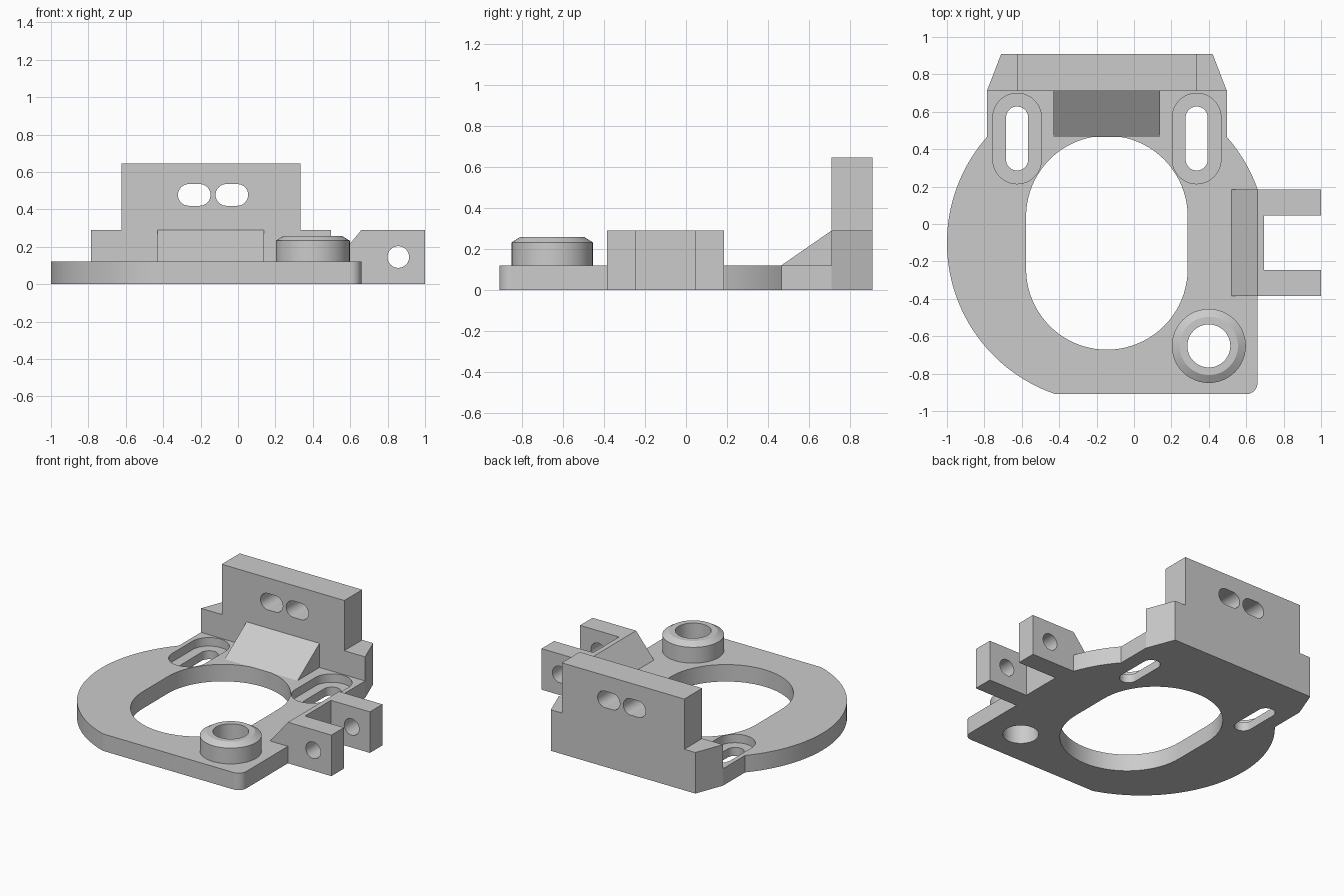
import bpy, bmesh
from math import sin, cos, pi, sqrt, acos, asin, radians

cube = bpy.data.objects.get("Cube")
if cube:
    bpy.data.objects.remove(cube, do_unlink=True)

grey = bpy.data.materials.new("light grey")
grey.use_nodes = True
GREY = (0.6, 0.6, 0.6, 1)
grey.diffuse_color = GREY
grey.node_tree.nodes["Principled BSDF"].inputs["Base Color"].default_value = GREY


def finish(name, bm):
    bmesh.ops.recalc_face_normals(bm, faces=bm.faces)
    mesh = bpy.data.meshes.new(name)
    bm.to_mesh(mesh)
    bm.free()
    mesh.materials.append(grey)
    ob = bpy.data.objects.new(name, mesh)
    bpy.context.collection.objects.link(ob)
    return ob


def arc(cx, cy, r, a0, a1, steps=40):
    return [(cx + r * cos(a0 + (a1 - a0) * i / steps),
             cy + r * sin(a0 + (a1 - a0) * i / steps)) for i in range(steps + 1)]


def slot(cx, cy, r, dx=0, dy=0):
    """Round-ended slot whose end centres lie at +-(dx, dy)."""
    start = 0 if dy else -pi / 2
    return (arc(cx + dx, cy + dy, r, start, start + pi)
            + arc(cx - dx, cy - dy, r, start + pi, start + 2 * pi))


def prism(name, outline, axis, lo, hi):
    """Extrude a 2D outline along the z or y axis."""
    bm = bmesh.new()
    place = (lambda u, v, w: (u, v, w)) if axis == "z" else (lambda u, v, w: (u, w, v))
    low = [bm.verts.new(place(u, v, lo)) for u, v in outline]
    high = [bm.verts.new(place(u, v, hi)) for u, v in outline]
    bm.faces.new(low)
    bm.faces.new(high)
    n = len(low)
    for i in range(n):
        j = (i + 1) % n
        bm.faces.new((low[i], low[j], high[j], high[i]))
    return finish(name, bm)


def box_outline(x0, x1, y0, y1):
    return [(x0, y0), (x1, y0), (x1, y1), (x0, y1)]


def cut(ob, outline, axis, lo, hi):
    """Cut a prism out of an object, then discard the cutter."""
    cutter = prism("cutter", outline, axis, lo, hi)
    cutter.hide_render = True
    mod = ob.modifiers.new("cut", "BOOLEAN")
    mod.operation, mod.solver, mod.object = "DIFFERENCE", "EXACT", cutter
    bpy.context.view_layer.update()
    deps = bpy.context.evaluated_depsgraph_get()
    mesh = bpy.data.meshes.new_from_object(ob.evaluated_get(deps))
    ob.modifiers.clear()
    ob.data = mesh
    bpy.data.objects.remove(cutter, do_unlink=True)


THICK, STEP, TOP = 0.12, 0.29, 0.645
CX, CY, R = -0.145, -0.10, 0.855
HALF = 0.642                      # half width of the straight rear section
RIGHT, FRONT, WALL, BACK = 0.66, -0.91, 0.71, 0.91
BOSS = (0.40, -0.652)

# Base plate: round body, squared corner, straight rear section
a_side = acos(HALF / R)
a_right = acos((RIGHT - CX) / R)
a_front = pi + asin((CY - FRONT) / R)
outline = (arc(RIGHT - 0.06, FRONT + 0.06, 0.06, -pi / 2, 0, 12)
           + arc(CX, CY, R, a_right, a_side, 12)
           + [(CX + HALF, WALL), (CX - HALF, WALL)]
           + arc(CX, CY, R, pi - a_side, a_front, 64))
plate = prism("base_plate", outline, "z", 0, THICK)
cut(plate, slot(CX, CY, 0.432, dy=0.14), "z", -1, 1)
cut(plate, arc(*BOSS, 0.115, 0, 2 * pi, 48)[:-1], "z", -1, 1)
for side in (-1, 1):              # recessed mounting slots
    x = CX + side * 0.48
    cut(plate, slot(x, 0.457, 0.13, dy=0.112), "z", 0.06, 1)
    cut(plate, slot(x, 0.457, 0.059, dy=0.112), "z", -1, 1)

# Rear foot with tapered ends, upright wall and sloped gusset
prism("rear_foot", [(CX - HALF, WALL), (CX + HALF, WALL),
                    (CX + 0.565, BACK), (CX - 0.565, BACK)], "z", 0, STEP)
wall = prism("rear_wall", box_outline(CX - 0.479, CX + 0.479, STEP, TOP), "y", WALL, BACK)
for x in (-0.234, -0.033):
    cut(wall, slot(x, 0.477, 0.058, dx=0.029), "y", 0, 2)

bm = bmesh.new()
ends = [[bm.verts.new((CX + s * 0.285, y, z))
         for y, z in ((0.465, THICK), (WALL, THICK), (WALL, STEP))] for s in (-1, 1)]
for end in ends:
    bm.faces.new(end)
for i in range(3):
    j = (i + 1) % 3
    bm.faces.new((ends[0][i], ends[0][j], ends[1][j], ends[1][i]))
finish("gusset", bm)

# Hollow round boss with chamfered rim
bm = bmesh.new()
profile = [(0.115, THICK), (0.198, THICK), (0.198, 0.232), (0.156, 0.258), (0.115, 0.258)]
rings = [[bm.verts.new((x, y, z)) for x, y in arc(*BOSS, r, 0, 2 * pi, 48)[:-1]]
         for r, z in profile]
for k in range(len(rings)):
    a, b = rings[k], rings[(k + 1) % len(rings)]
    for i in range(48):
        j = (i + 1) % 48
        bm.faces.new((a[i], a[j], b[j], b[i]))
finish("boss", bm)

# Forked side bracket with a cross hole
fork = prism("side_fork", [(0.52, THICK), (RIGHT, THICK), (RIGHT, 0), (1, 0),
                           (1, STEP), (RIGHT, STEP)], "y", -0.385, 0.185)
cut(fork, box_outline(0.695, 1.5, -0.245, 0.045), "z", -1, 1)
cut(fork, arc(0.857, 0.145, 0.058, 0, 2 * pi, 40)[:-1], "y", -1, 1)

# Smooth curved walls, keep edges crisp
bpy.ops.object.select_all(action="DESELECT")
for ob in bpy.context.collection.objects:
    if ob.type == "MESH":
        ob.select_set(True)
        bpy.context.view_layer.objects.active = ob
bpy.ops.object.shade_smooth_by_angle(angle=radians(15))
